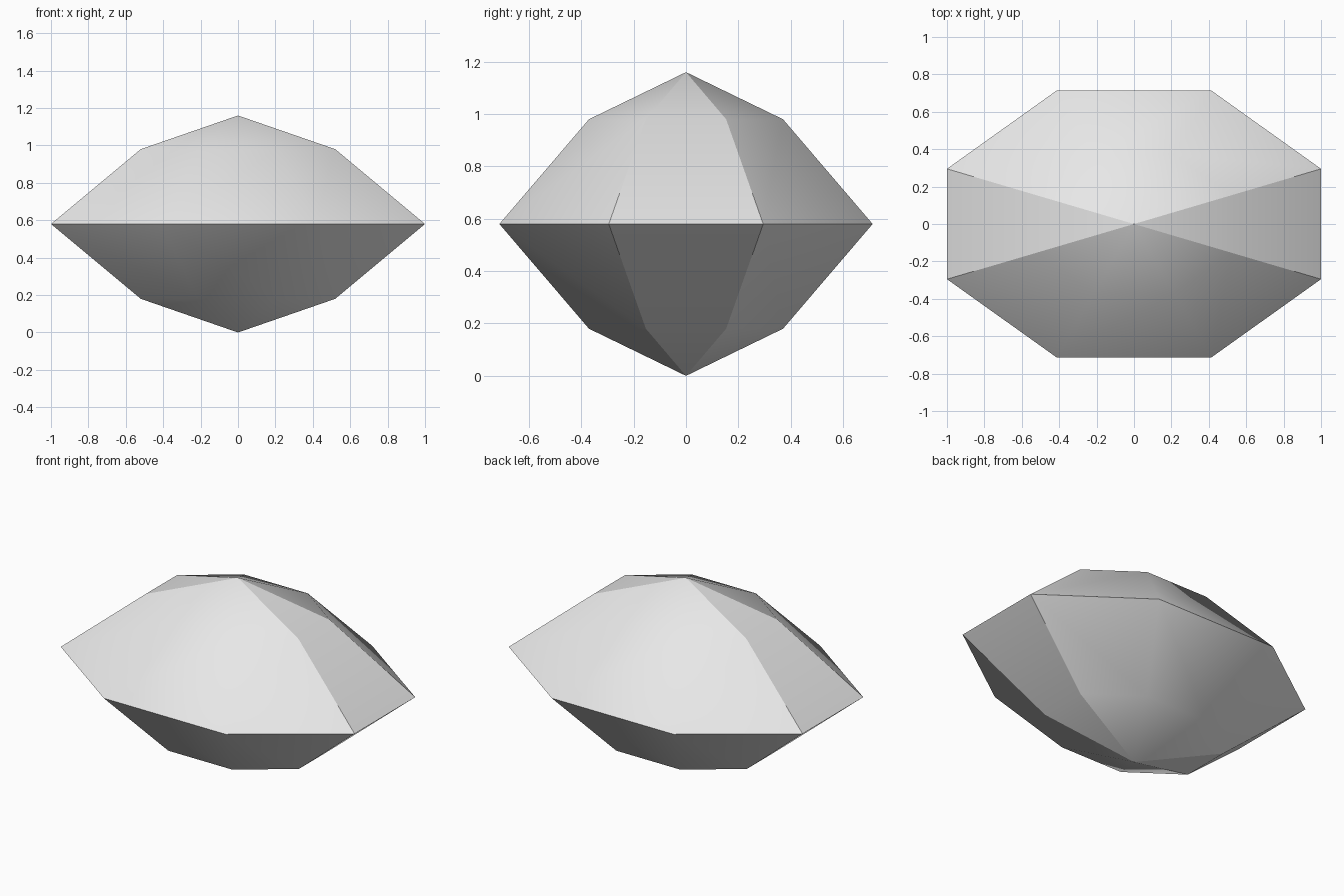
import bpy
import bmesh

default_cube = bpy.data.objects.get("Cube")
if default_cube:
    bpy.data.objects.remove(default_cube, do_unlink=True)

# Single plain grey
grey = bpy.data.materials.new("plain_grey")
grey.use_nodes = True
colour = (0.8, 0.8, 0.8, 1.0)
grey.diffuse_color = colour
grey.node_tree.nodes["Principled BSDF"].inputs["Base Color"].default_value = colour

# Stretched octagon outline, starting with the two corners of the +x end
quarter = [(1.0, -0.295), (1.0, 0.295), (0.414, 0.713), (-0.414, 0.713)]
outline = quarter + [(-x, -y) for x, y in quarter]
END_CORNERS = {i for i, (x, y) in enumerate(outline) if abs(x) == 1.0}
MIDDLE, RING_RISE, TIP_RISE, RING_SCALE = 0.58, 0.4, 0.58, 0.52

bm = bmesh.new()


def add_ring(z, scale):
    return [bm.verts.new((x * scale, y * scale, z)) for x, y in outline]


girdle = add_ring(MIDDLE, 1.0)
count = len(outline)

# Crown above and its mirror below: one band of facets closed by a fan
for side in (1, -1):
    ring = add_ring(MIDDLE + side * RING_RISE, RING_SCALE)
    tip = bm.verts.new((0, 0, MIDDLE + side * TIP_RISE))
    for i in range(count):
        j = (i + 1) % count
        bm.faces.new((girdle[i], girdle[j], ring[j], ring[i]))
        bm.faces.new((ring[i], ring[j], tip))
    # Hard creases run from the end corners to the tip
    for i in END_CORNERS:
        bm.edges.get((girdle[i], ring[i])).smooth = False
        bm.edges.get((ring[i], tip)).smooth = False

# Hard crease around the widest outline
for i in range(count):
    bm.edges.get((girdle[i], girdle[(i + 1) % count])).smooth = False

for face in bm.faces:
    face.smooth = True
bmesh.ops.recalc_face_normals(bm, faces=bm.faces)

mesh = bpy.data.meshes.new("faceted_gem")
bm.to_mesh(mesh)
bm.free()
mesh.materials.append(grey)
gem = bpy.data.objects.new("faceted_gem", mesh)
bpy.context.collection.objects.link(gem)
